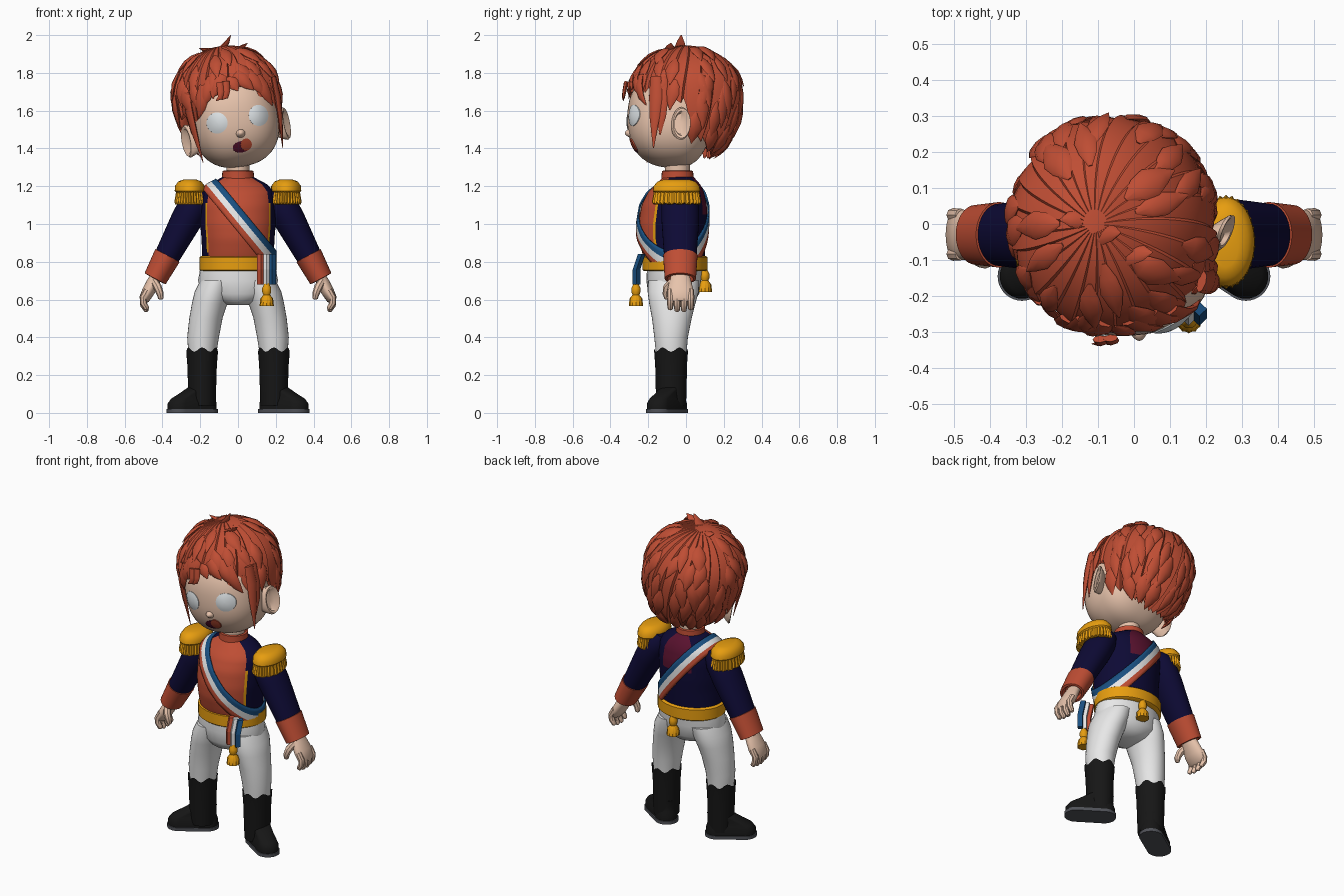
import bpy, bmesh, math, random
from math import sin, cos, pi, radians
from mathutils import Vector, Matrix

random.seed(4)
cube = bpy.data.objects.get("Cube")
if cube:
    bpy.data.objects.remove(cube, do_unlink=True)


def material(name, *rgb):
    mat = bpy.data.materials.new(name)
    mat.use_nodes = True
    mat.diffuse_color = (*rgb, 1)
    mat.node_tree.nodes["Principled BSDF"].inputs["Base Color"].default_value = (*rgb, 1)
    return mat


RED = material("coral red", .52, .075, .034)
SKIN = material("skin", .82, .56, .42)
WHITE = material("white", .82, .82, .82)
EYE = material("eye white", .72, .76, .78)
NAVY = material("navy", .004, .003, .035)
GOLD = material("gold", .8, .34, .005)
BLACK = material("boot black", .008, .008, .008)
BLUE = material("sash blue", .01, .08, .22)
MAROON = material("maroon", .1, .006, .028)
GREY = material("sole grey", .08, .084, .098)


def build(name, groups, mats, rule=None, caps=True, mirror=False, matrix=None, solid=0):
    """Skin groups of closed rings into one object; rule(row, column) picks the colour."""
    bm = bmesh.new()
    for rings in groups:
        rows = [[bm.verts.new(p) for p in r] for r in rings]
        n = len(rows[0])
        for i in range(len(rows) - 1):
            for j in range(n):
                k = (j + 1) % n
                f = bm.faces.new((rows[i][j], rows[i][k], rows[i + 1][k], rows[i + 1][j]))
                f.material_index = rule(i, j) if rule else 0
        if caps:
            bm.faces.new(rows[0])
            bm.faces.new(rows[-1])
    bmesh.ops.recalc_face_normals(bm, faces=bm.faces)
    if matrix:
        bm.transform(matrix)
    mesh = bpy.data.meshes.new(name)
    bm.to_mesh(mesh)
    bm.free()
    for m in mats:
        mesh.materials.append(m)
    mesh.shade_smooth()
    mesh.set_sharp_from_angle(angle=radians(40))
    obj = bpy.data.objects.new(name, mesh)
    bpy.context.scene.collection.objects.link(obj)
    if solid:
        mod = obj.modifiers.new("thickness", "SOLIDIFY")
        mod.thickness, mod.offset = solid, 0
    if mirror:
        obj.modifiers.new("mirror", "MIRROR")
    return obj


def ring(z, cx, rx, y0, y1, n=32, wave=0, ripple=0, count=6):
    """Horizontal ellipse starting at the front, with optional wavy edge."""
    out = []
    for j in range(n):
        a = 2 * pi * j / n
        r = 1 + ripple * cos(count * a)
        out.append(Vector((cx + rx * r * sin(a), (y0 + y1) / 2 - (y1 - y0) / 2 * r * cos(a),
                           z + wave * cos(count * a))))
    return out


def tube(pts, widths, thick, hint, n=8):
    """Tapered flat tube along points; hint is the thin direction."""
    pts, hint, rings = [Vector(p) for p in pts], Vector(hint), []
    for i, p in enumerate(pts):
        t = (pts[min(i + 1, len(pts) - 1)] - pts[max(i - 1, 0)]).normalized()
        side = t.cross(hint).normalized()
        up = side.cross(t)
        rings.append([p + side * widths[i] * cos(2 * pi * j / n) + up * widths[i] * thick * sin(2 * pi * j / n)
                      for j in range(n)])
    return rings


def table(keys, t):
    """Linear lookup of rows (t, values...)."""
    t = min(max(t, keys[0][0]), keys[-1][0])
    for a, b in zip(keys, keys[1:]):
        if t <= b[0]:
            f = (t - a[0]) / (b[0] - a[0])
            return [u + (v - u) * f for u, v in zip(a[1:], b[1:])]


# Trousers
build("trouser_hips", [[ring(*r) for r in (
    (.57, 0, .05, -.14, 0), (.59, 0, .12, -.18, .04), (.63, 0, .19, -.2, .07),
    (.7, 0, .212, -.21, .08), (.79, 0, .195, -.205, .09))]], [WHITE])
build("trouser_legs", [[ring(*r) for r in (
    (.28, .19, .07, -.155, 0), (.4, .185, .084, -.168, .01), (.5, .17, .088, -.18, .03),
    (.58, .15, .094, -.195, .05), (.64, .132, .098, -.203, .067), (.7, .11, .09, -.2, .07))]],
    [WHITE], mirror=True)

# Boots: shaft, foot and sole
build("boot_shafts", [[ring(z, .19, rx, y0, y1, 36, wave) for z, rx, y0, y1, wave in (
    (.04, .072, -.155, 0, 0), (.12, .074, -.16, .003, 0), (.25, .078, -.163, .005, 0),
    (.335, .084, -.17, .012, .012))]], [BLACK], caps=False, mirror=True)


def foot_ring(z, reach, r, n=36):
    heel, step = Vector((.175, -.057, z)), Vector((.135, -.088, 0))
    out = []
    for j in range(n):
        u = Vector((cos(2 * pi * j / n), sin(2 * pi * j / n), 0))
        out.append(heel + u * r + (step * reach if u.dot(step) > 0 else Vector()))
    return out


build("boot_feet", [[foot_ring(*r) for r in (
    (.018, 1, .062), (.05, 1, .062), (.075, .93, .054), (.1, .65, .052), (.14, .2, .055))]], [BLACK], mirror=True)
build("boot_soles", [[foot_ring(0, 1, .068), foot_ring(.02, 1, .068)]], [GREY], mirror=True)

# Jacket body with vest front, gold edging and back patch
TORSO = ((.77, .19, -.205, .095), (.84, .19, -.23, .1), (.92, .193, -.25, .105), (1.0, .2, -.252, .11),
         (1.1, .2, -.235, .11), (1.17, .19, -.2, .095), (1.21, .155, -.16, .075), (1.25, .08, -.12, .04))
COLS, ROWS = 72, 24
levels = [.77 + .02 * i for i in range(ROWS + 1)]


def jacket_rule(i, j):
    a = abs((j + .5) * 360 / COLS - 360 * (j >= COLS / 2))
    if a < 55:
        return 1
    if a < 60 and .84 < levels[i] < 1.1:
        return 2
    return 3 if a > 150 and levels[i] > 1.04 else 0


build("jacket", [[ring(z, 0, *table(TORSO, z), COLS) for z in levels]], [NAVY, RED, GOLD, MAROON], jacket_rule)
build("neck", [[ring(z, 0, .06, -.11, .02) for z in (1.2, 1.38)]], [SKIN])
build("collar", [[ring(z, 0, rx, -.045 - rx, -.045 + rx) for z, rx in (
    (1.19, .09), (1.23, .085), (1.28, .083), (1.283, .072), (1.23, .065))]], [RED], caps=False)

# Sash: a sloping three-colour band that hugs the jacket


def sash_point(a, offset):
    lo, hi = .78, 1.25
    for _ in range(20):
        z = (lo + hi) / 2
        if z + 1.28 * table(TORSO, z)[0] * sin(a) > 1.03 + offset:
            hi = z
        else:
            lo = z
    rx, y0, y1 = table(TORSO, z)
    return Vector(((rx + .01) * sin(a), (y0 + y1) / 2 - ((y1 - y0) / 2 + .01) * cos(a), z))


build("sash", [[[sash_point(2 * pi * j / 96, .024 * k) for j in range(96)] for k in range(-3, 4)]],
      [RED, WHITE, BLUE], lambda i, j: i // 2, caps=False, solid=.008)
build("belt", [[ring(z, 0, .2 + g, -.225 - g, .11 + g, 48) for z, g in (
    (.75, -.004), (.757, .005), (.823, .005), (.83, -.004))]], [GOLD])

# Sash tail and tassels
for k, (label, mat) in enumerate((("red", RED), ("white", WHITE), ("blue", BLUE))):
    build("sash_tail_" + label, [[ring(z, .121 + .03 * k, .021, y - .02, y + .02, 4) for z, y in (
        (.68, -.262), (.76, -.262), (.84, -.235))]], [mat]).data.shade_flat()
for label, x, y, z in (("front", .152, -.265, .565), ("back", .02, .1, .64)):
    build(label + "_tassel", [[ring(z + h, x, r, y - r, y + r, 36, 0, rip, 12) for h, r, rip in (
        (0, .036, .06), (.04, .032, .06), (.06, .018, 0), (.075, .024, 0), (.095, .024, 0), (.13, .008, 0))]], [GOLD])

# Arms, built along a slanted axis
slant = Matrix.Translation((.215, -.03, 1.13)) @ Matrix.Rotation(-.49, 4, "Y")


def arm(name, mat, *sections):
    build(name, [[ring(-s, 0, rx, -ry, ry) for s, rx, ry in sections]], [mat], mirror=True, matrix=slant)


arm("sleeves", NAVY, (-.07, .045, .05), (-.04, .07, .08), (.02, .082, .1), (.12, .083, .1), (.36, .066, .085))
arm("cuffs", RED, (.335, .062, .08), (.337, .073, .091), (.475, .063, .083), (.477, .05, .07), (.45, .04, .06))
arm("palms", SKIN, (.44, .03, .045), (.5, .034, .06), (.55, .034, .07), (.6, .028, .066), (.615, .015, .05))
fingers = []
for k in range(4):
    y, drop = -.083 + .036 * k, .01 * (k in (0, 3))
    fingers.append(tube([(.48, y, .65), (.502, y, .61), (.5, y, .57 + drop), (.483, y, .542 + drop), (.477, y, .537 + drop)],
                        [.018, .019, .018, .014, .005], 1, (0, 1, 0)))
fingers.append(tube([(.445, -.07, .7), (.425, -.1, .665), (.412, -.105, .63), (.408, -.1, .605), (.408, -.1, .6)],
                    [.02, .022, .019, .014, .005], 1, (0, 1, 0)))
build("fingers", fingers, [SKIN], mirror=True)

# Epaulettes
build("epaulette_pads", [[ring(z, .255, rx, -.05 - ry, -.05 + ry) for z, rx, ry in (
    (1.165, .07, .115), (1.175, .08, .125), (1.2, .079, .122), (1.225, .062, .1), (1.235, .035, .07))]],
    [GOLD], mirror=True)
build("epaulette_fringe", [[ring(z, .255, rx, -.05 - ry, -.05 + ry, 120, w, .03, 30) for z, rx, ry, w in (
    (1.18, .07, .115, 0), (1.11, .08, .127, .006))]], [GOLD], mirror=True)

# Head, tilted and slightly turned
HEAD = (Matrix.Translation((-.01, -.03, 1.49)) @ Matrix.Rotation(-.18, 4, "Y") @ Matrix.Rotation(.08, 4, "Z"))
POWER = 2.4


def face_y(x, z):
    rest = 1 - abs(x / .235) ** POWER - abs((z - .07) / .26) ** POWER
    return -.03 - .25 * max(rest, 0) ** (1 / POWER)


def head_ring(t):
    h = -cos(t)
    z = math.copysign(abs(h) ** .9, h)
    r = max(1 - abs(z) ** POWER, .0004) ** (1 / POWER)
    out = []
    for p in ring(.07 + .26 * z, 0, 1, -1, 1, 48):
        k = r / (abs(p.x) ** POWER + abs(p.y) ** POWER) ** (1 / POWER)
        out.append(Vector((.235 * p.x * k, -.03 + (.25 if p.y < 0 else .19) * p.y * k, p.z)))
    return out


build("head", [[head_ring(pi * i / 28) for i in range(29)]], [SKIN], matrix=HEAD)


def face_patch(name, cx, cz, rx, rz, mat, lift, bulge=0):
    rings = []
    for r in (1, .8, .55, .3, .05):
        loop = [(cx + rx * r * cos(2 * pi * j / 28), cz + rz * r * sin(2 * pi * j / 28)) for j in range(28)]
        rings.append([Vector((x, face_y(x, z) - lift - bulge * (1 - r * r), z)) for x, z in loop])
    back = [p + Vector((0, .012, 0)) for p in rings[0]]
    build(name, [[back] + rings], [mat], matrix=HEAD)


for label, s in (("right", -1), ("left", 1)):
    face_patch(label + "_eye", .112 * s, .062, .054, .056, EYE, .003, .008)
face_patch("mouth", -.005, -.085, .048, .03, MAROON, .004)
face_patch("tongue", .02, -.078, .03, .032, RED, .007)
face_patch("nose", 0, -.015, .024, .022, SKIN, 0, .022)

# Ears: rounded rims with a sunken middle
ears = []
for s in (-1, 1):
    ears.append([[Vector((s * (x + .25 * u * r), -.035 + r * .55 * cos(a) + .3 * (x - .2), -.005 + r * sin(a)))
                  for a in (2 * pi * j / 28 for j in range(28)) for u in (cos(a),)]
                 for x, r in ((.2, .06), (.24, .08), (.262, .088), (.272, .08), (.27, .066), (.252, .055), (.25, .01))])
build("ears", ears, [SKIN], matrix=HEAD)

# Hair: a ridged cap that spreads from the crown, then overlapping locks
HAIRLINE = ((0, 80), (20, 84), (35, 97), (47, 108), (56, 110), (64, 102), (84, 104), (95, 135), (130, 152), (180, 162))


def hair_end(a):
    return radians(table(HAIRLINE, abs(math.degrees((a + pi) % (2 * pi) - pi)))[0])


def hair_point(a, t, lift=0):
    low = t > pi / 2
    r = sin(t) ** (.75 if low else 1) * (1 + lift)
    return Vector((-.012 + .282 * r * sin(a), .03 - .3 * r * cos(a),
                   .2 + (.35 if low else .26) * cos(t) * (1 + lift)))


def cap_ring(f, inset=0):
    out = []
    for j in range(156):
        a, tooth = 2 * pi * j / 156, (j % 6) / 6
        t = f * (hair_end(a) + .1 * (tooth - .5))
        out.append(hair_point(a + .25 * (1 - f), t, .05 * (tooth - .5) * min(1, t) - inset))
    return out


build("hair_cap", [[cap_ring(f / 20) for f in range(1, 21)] + [cap_ring(.98, .13)]], [RED], matrix=HEAD)

locks = []
for start, count in ((28, 9), (52, 15), (75, 20), (98, 20), (120, 16)):
    for k in range(count):
        a = 2 * pi * (k + random.random() * .7) / count
        t = radians(start + random.uniform(-8, 8))
        end = min(t + .62, hair_end(a) + .14)
        if end - t < .3:
            continue
        drift, w = random.uniform(-.15, .2), random.uniform(.03, .045)
        path = [hair_point(a + drift * f, t + (end - t) * f, .035 * f ** 2 + .008) for f in (0, .25, .5, .75, 1)]
        locks.append(tube(path, [.006, w * .8, w, w * .6, .002], .35, path[2] - Vector((0, .03, .2))))
# Side locks in front of the ears
for s in (-1, 1):
    for y, tip, w in ((-.15, -.13, .036), (-.115, -.06, .034)):
        locks.append(tube([(s * .235, y, .25), (s * .238, y, .14), (s * .232, y - .005, .04), (s * .215, y - .01, tip)],
                          [.03, w, w * .8, .003], .4, (s, -.4, 0)))
    # Fringe swept to each side
    for x, z, dx, dz in ((.03, .3, .08, -.1), (.09, .3, .08, -.14), (.14, .27, .06, -.17)):
        path = [(s * (x + dx * f), face_y(x + dx * f, z - .04 + dz * f) - .022 + .012 * f, z + dz * f) for f in (0, .35, .7, 1)]
        locks.append(tube(path, [.03, .036, .025, .002], .4, (s * x * 3, -1, 0)))
# Forehead curls and crown tufts
for x in (-.03, -.06):
    locks.append(tube([(x, -.285, .27), (x - .005, -.293, .22), (x - .015, -.297, .19), (x - .04, -.295, .178)],
                      [.02, .02, .014, .002], .5, (0, -1, 0)))
for x, y, z, dx, dz in ((0, 0, .44, .065, .068), (-.05, .05, .44, -.06, .03), (.07, -.06, .42, .07, .03)):
    locks.append(tube([(x - dx * .6, y, z - .03), (x, y, z), (x + dx * .6, y, z + dz * .5), (x + dx, y, z + dz)],
                      [.02, .034, .022, .002], .45, (0, .3, 1)))
build("hair_locks", locks, [RED], matrix=HEAD)
